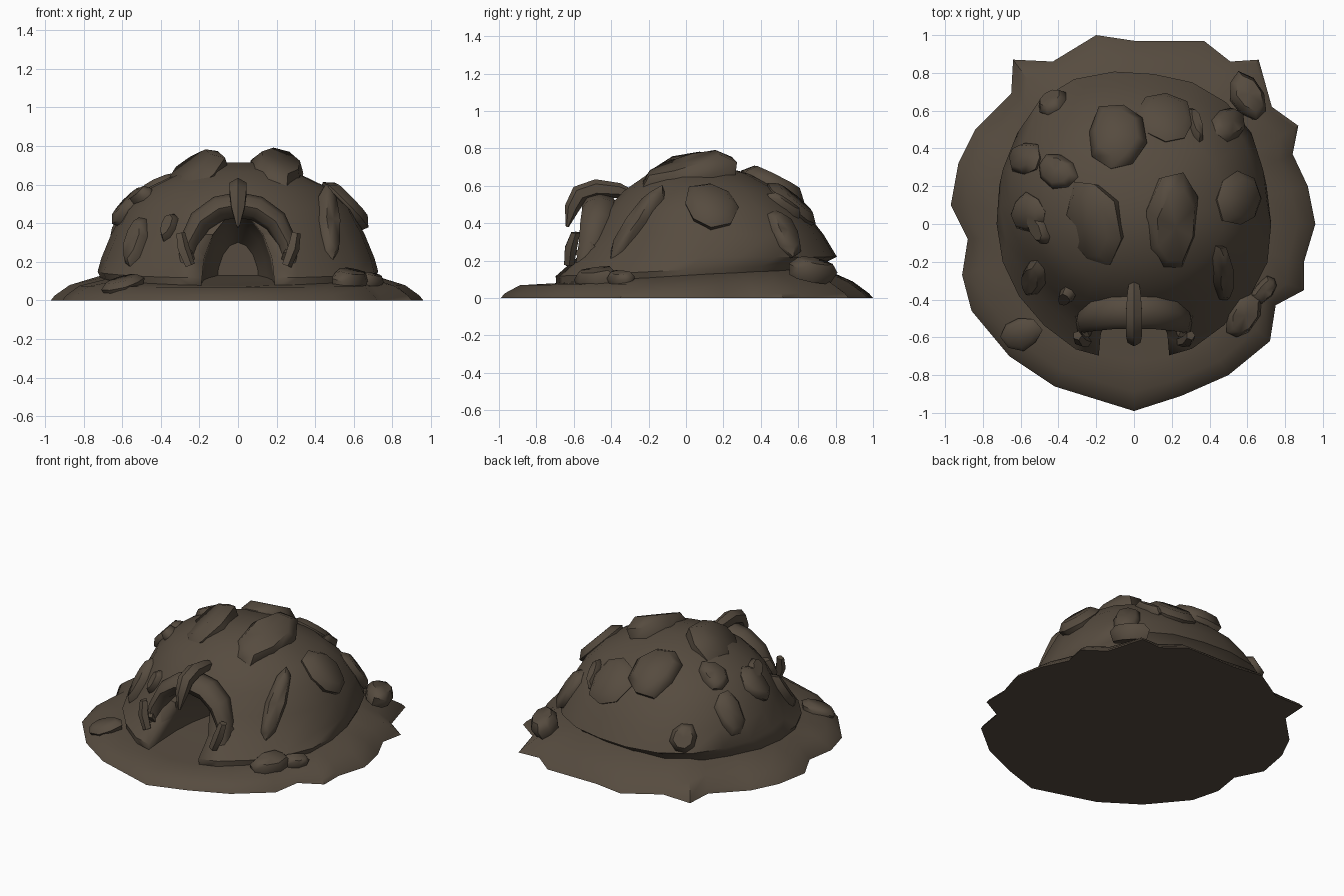
import bpy, bmesh, math, random
from mathutils import Vector
from mathutils.bvhtree import BVHTree

if "Cube" in bpy.data.objects:
    bpy.data.objects.remove(bpy.data.objects["Cube"])

random.seed(4)
earth = bpy.data.materials.new("dark brown earth")
earth.diffuse_color = (0.093, 0.071, 0.05, 1)
earth.use_nodes = True
earth.node_tree.nodes["Principled BSDF"].inputs["Base Color"].default_value = earth.diffuse_color


def make(name, verts, faces, angle=35):
    me = bpy.data.meshes.new(name)
    me.from_pydata([tuple(v) for v in verts], [], faces)
    bm = bmesh.new()
    bm.from_mesh(me)
    bmesh.ops.recalc_face_normals(bm, faces=bm.faces)
    bm.to_mesh(me)
    bm.free()
    me.materials.append(earth)
    ob = bpy.data.objects.new(name, me)
    bpy.context.collection.objects.link(ob)
    bpy.ops.object.select_all(action='DESELECT')
    ob.select_set(True)
    bpy.context.view_layer.objects.active = ob
    bpy.ops.object.shade_smooth_by_angle(angle=math.radians(angle))
    return ob


def loft(name, rings, angle=35):
    """Skin equal-length rings and close both ends with a fan."""
    n = len(rings[0])
    verts = [v for r in rings for v in r]
    faces = [(k*n+i, k*n+(i+1) % n, (k+1)*n+(i+1) % n, (k+1)*n+i)
             for k in range(len(rings)-1) for i in range(n)]
    for r, start in ((rings[0], 0), (rings[-1], (len(rings)-1)*n)):
        c = len(verts)
        verts.append(sum((Vector(v) for v in r), Vector())/n)
        faces += [(start+i, start+(i+1) % n, c) for i in range(n)]
    return make(name, verts, faces, angle)


def tube(name, path, radii, ref, sides=6, flat=1.0, angle=50):
    """Tapered tube; flat scales the radius along the ref direction."""
    pts, ref, rings = [Vector(p) for p in path], Vector(ref), []
    for i, p in enumerate(pts):
        d = (pts[min(i+1, len(pts)-1)]-pts[max(i-1, 0)]).normalized()
        u = d.cross(ref).normalized()
        rings.append([p + radii[i]*(u*math.cos(a) + ref*flat*math.sin(a))
                      for a in (math.tau*k/sides for k in range(sides))])
    return loft(name, rings, angle)


# ground skirt with a ragged outline, higher at the back
outline = [(0, -.99), (.25, -.91), (.5, -.8), (.72, -.62), (.75, -.43), (.9, -.35),
           (.9, -.2), (.96, 0), (.92, .2), (.84, .37), (.87, .52), (.73, .62),
           (.66, .87), (.51, .86), (.37, .97), (0, .97), (-.2, 1), (-.43, .86),
           (-.64, .87), (-.65, .69), (-.84, .5), (-.93, .32), (-.97, .1),
           (-.88, -.08), (-.91, -.27), (-.86, -.46), (-.66, -.7), (-.42, -.86)]


def skirt_ring(s, z, even, tilt):
    ring = []
    for x, y in outline:
        k = s*(1-even + even*.92/math.hypot(x, y))
        ring.append((x*k, y*k, z + tilt*y))
    return ring


loft("ground_skirt", [skirt_ring(1, 0, 0, 0), skirt_ring(.98, .025, .02, 0),
                      skirt_ring(.91, .078, .2, .01),
                      skirt_ring(.78, .12, .8, .045), skirt_ring(.5, .14, 1, .04)], 45)

# mound: rows of half width, front y, back y, height
rows = [(.7, -.72, .68, .07), (.735, -.72, .72, .15), (.715, -.6, .79, .22),
        (.665, -.505, .72, .34), (.595, -.43, .62, .47), (.49, -.33, .5, .575),
        (.3, -.2, .33, .665), (.1, -.03, .14, .715)]
N = 22
wobble = [random.uniform(.98, 1.015) for _ in range(N)]
rings = []
for w, f, b, z in rows:
    ring = []
    for i in range(N):
        a = math.tau*i/N
        k = wobble[i]*(1 + max(0, math.sin(a))*.08*abs(math.sin(2*a)))
        ring.append((w*math.cos(a)*k, (f+b)/2 + (b-f)/2*math.sin(a)*k,
                     z + (.035*math.sin(a) if z < .2 else 0)))
    rings.append(ring)
mound = loft("mound", rings, 40)
surface = BVHTree.FromPolygons([v.co for v in mound.data.vertices],
                               [p.vertices[:] for p in mound.data.polygons])

# cave hollow cut into the front
cutter = tube("cave_cutter", [(0, -.9, .08), (0, -.6, .08), (0, -.42, .08), (0, -.28, .08),
                              (0, -.14, .08)],
              [.38, .38, .36, .31, .22], (1, 0, 0), 16, .5)
cutter.hide_render = True
cutter.hide_set(True)
cut = mound.modifiers.new("cave", 'BOOLEAN')
cut.object, cut.operation, cut.solver = cutter, 'DIFFERENCE', 'EXACT'

# arch over the entrance
half = [(.275, -.54, .17), (.255, -.5, .3), (.195, -.475, .41), (.1, -.46, .475)]
path = [(-x, y, z) for x, y, z in half] + [(0, -.46, .495)] + half[::-1]
rad = [.035, .05, .062, .066]
tube("entrance_arch", path, rad + [.066] + rad[::-1], (0, 1, 0), 8, 1.45)

# horn on the crown of the arch
tube("crown_horn", [(0, -.27, .55), (0, -.36, .575), (0, -.48, .585), (0, -.57, .555),
                    (0, -.61, .48), (0, -.635, .38)],
     [.02, .04, .05, .05, .04, .008], (1, 0, 0), 6)

# claws at the feet of the arch
for s, side in ((1, "right"), (-1, "left")):
    tube("claw_" + side, [(s*.3, -.59, .35), (s*.285, -.615, .27), (s*.25, -.625, .18)],
         [.025, .034, .028], (0, 1, 0), 5)
    tube("spur_" + side, [(s*.25, -.58, .22), (s*.29, -.49, .28)], [.04, .035], (1, 0, 0), 5, .7)


# rocks: rounded slabs sunk into the slope
def rock(name, c, a, b, t, axis=(0, 0, 1), normal=None, k=8):
    c = Vector(c)
    if normal:
        n = Vector(normal).normalized()
    else:
        c, n = surface.find_nearest(c)[:2]
    u = Vector(axis)
    u = (u - n*u.dot(n)).normalized()
    v = n.cross(u)
    off = random.random()*6
    jit = [random.uniform(.9, 1.12) for _ in range(k)]
    loft(name, [[c + n*t*h + (u*a*math.cos(g) + v*b*math.sin(g))*r*jit[i]
                 for i, g in enumerate(off + math.tau*j/k for j in range(k))]
                for r, h in ((.85, -1), (1, 0), (.72, .7))], 55)


Y, UP = (0, 1, 0), (0, 0, 1)
rocks = [((-.22, 0, .65), .25, .17, .08, Y, (-.6, -.25, .8)),
         ((.2, 0, .66), .27, .14, .1, Y, (.3, -.28, .9)),
         ((.54, .13, .48), .17, .15, .06, UP), ((-.09, .46, .6), .2, .16, .08, Y),
         ((.17, .57, .52), .18, .15, .05, Y), ((.33, .53, .5), .12, .035, .05, Y),
         ((.52, .54, .36), .14, .09, .05, UP), ((-.4, .28, .57), .12, .09, .05, UP),
         ((-.58, .35, .4), .16, .09, .05, UP), ((-.43, .64, .3), .1, .09, .05, UP),
         ((-.55, .06, .48), .13, .1, .05, UP), ((-.54, -.29, .3), .17, .07, .06, (0, .4, 1)),
         ((-.35, -.37, .37), .08, .045, .05, UP), ((.46, -.25, .4), .26, .06, .06, (0, .6, 1)),
         ((-.5, -.02, .53), .1, .05, .05, (1, -1, 0))]
for i, r in enumerate(rocks):
    rock(f"mound_rock_{i+1}", *r)

# rocks lying on the skirt
for i, (c, a, b, t, ax) in enumerate([
        ((.58, -.48, .11), .14, .08, .06, (.4, 1, 0)), ((-.6, -.58, .085), .11, .09, .04, (1, .3, 0)),
        ((.69, -.35, .11), .09, .05, .04, (1, 1, 0)), ((.6, .68, .16), .13, .09, .06, (-.5, 1, 0))]):
    rock(f"skirt_rock_{i+1}", c, a, b, t, ax, (c[0]*.4, c[1]*.4, 1))
